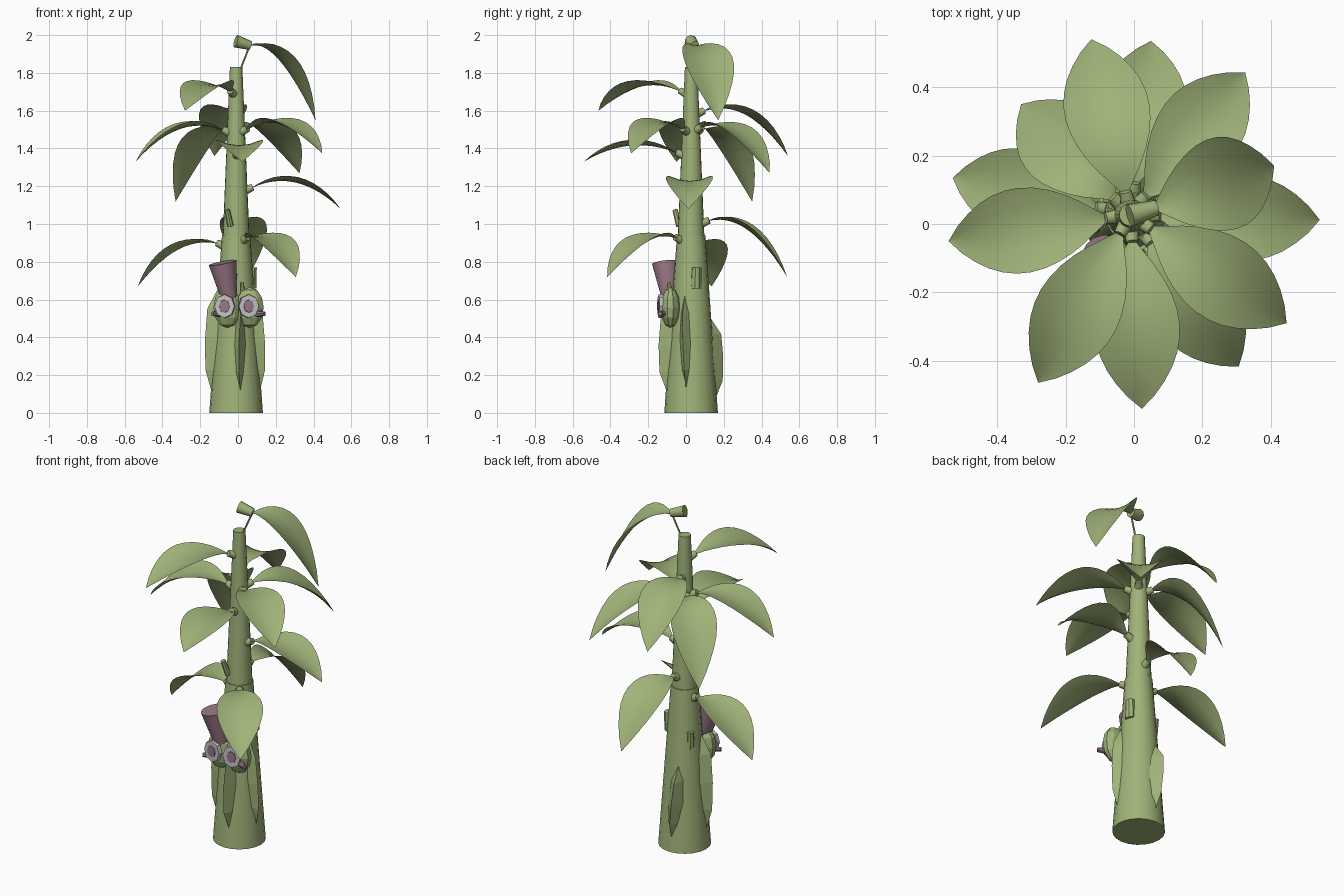
import bpy, bmesh, math
from mathutils import Vector

if "Cube" in bpy.data.objects:
    bpy.data.objects.remove(bpy.data.objects["Cube"])

AX, AY = -0.010, 0.027  # trunk axis


def mat(name, rgb):
    m = bpy.data.materials.new(name)
    m.diffuse_color = (*rgb, 1)
    m.use_nodes = True
    m.node_tree.nodes["Principled BSDF"].inputs["Base Color"].default_value = m.diffuse_color
    return m


GREEN = mat("leaf green", (0.35, 0.45, 0.19))
PINK = mat("dusty pink", (0.32, 0.19, 0.24))
GREY = mat("pale grey", (0.56, 0.54, 0.57))


def make(name, bm, material, smooth=True):
    me = bpy.data.meshes.new(name)
    bm.to_mesh(me)
    bm.free()
    ob = bpy.data.objects.new(name, me)
    bpy.context.collection.objects.link(ob)
    me.materials.append(material)
    if smooth:
        bpy.ops.object.select_all(action='DESELECT')
        ob.select_set(True)
        bpy.context.view_layer.objects.active = ob
        bpy.ops.object.shade_smooth_by_angle(angle=math.radians(40))
    return ob


def tube(name, a, b, r1, r2, material=GREEN, sides=10, smooth=True, sx=1.0):
    """Tapered cylinder from a to b, optionally squeezed sideways."""
    a, b = Vector(a), Vector(b)
    bm = bmesh.new()
    bmesh.ops.create_cone(bm, cap_ends=True, segments=sides, radius1=r1,
                          radius2=r2, depth=(b - a).length)
    q = (b - a).to_track_quat('Z', 'Y')
    for v in bm.verts:
        v.co.x *= sx
        v.co = q @ v.co + (a + b) / 2
    return make(name, bm, material, smooth)


def trunk_r(z):
    return 0.142 - 0.068 * z / 0.94 if z < 0.94 else 0.072 - 0.039 * (z - 0.94) / 0.89


# Trunk in two tapered sections
tube("trunk_lower", (AX, AY, 0), (AX, AY, 0.94), 0.142, 0.075, sides=20)
tube("trunk_upper", (AX, AY, 0.92), (AX, AY, 1.83), 0.071, 0.033, sides=20)


def leaf(name, base, tip, rise, half_width=0.125, cup=0.03):
    """Arched leaf blade with raised edges, from base to tip."""
    base, tip = Vector(base), Vector(tip)
    d = tip - base
    side = Vector((-d.y, d.x, 0)).normalized()
    a = 2 * rise + math.sqrt(4 * rise * rise - 4 * rise * d.z)
    b = d.z - a
    bm = bmesh.new()
    rows = []
    n = 12
    for i in range(n + 1):
        t = i / n
        f = max(math.sin(math.pi * t ** 1.06), 0) ** 0.88
        w = max(half_width * f, 0.006 * (1 - t) + 0.0005)
        p = base + Vector((d.x * t, d.y * t, a * t + b * t * t))
        up = Vector((d.x, d.y, a + 2 * b * t)).cross(side).normalized()
        up = up if up.z > 0 else -up
        rows.append([bm.verts.new(p + side * s * w + up * cup * s * s * f)
                     for s in (-1, -0.5, 0, 0.5, 1)])
    for r0, r1 in zip(rows, rows[1:]):
        for j in range(4):
            bm.faces.new((r0[j], r1[j], r1[j + 1], r0[j + 1]))
    bmesh.ops.recalc_face_normals(bm, faces=bm.faces)
    if sum(f.normal.z for f in bm.faces) < 0:
        bmesh.ops.reverse_faces(bm, faces=bm.faces)
    return make(name, bm, GREEN)


# Side leaves: tip x, y, z, base height, arch rise
leaves = [
    (-0.125, 0.54, 1.36, 1.595, 0.018),
    (0.05, 0.535, 0.72, 1.015, 0.008),
    (0.325, 0.443, 1.27, 1.51, 0.012),
    (0.543, 0.012, 1.08, 1.19, 0.038),
    (0.446, -0.29, 1.375, 1.50, 0.036),
    (0.306, -0.417, 0.72, 0.925, 0.010),
    (0.023, -0.54, 1.33, 1.375, 0.042),
    (-0.28, -0.464, 1.60, 1.70, 0.035),
    (-0.542, -0.05, 1.33, 1.495, 0.026),
    (-0.53, 0.135, 0.67, 0.895, 0.008),
    (-0.33, 0.35, 1.12, 1.495, 0.008),
]
for i, (x, y, z, bz, rise) in enumerate(leaves):
    out = Vector((x - AX, y - AY, 0)).normalized()
    axis = Vector((AX, AY, bz))
    r = trunk_r(bz)
    leaf(f"leaf_{i + 1}", axis + out * (r + 0.02), (x, y, z), rise)
    tube(f"leaf_nub_{i + 1}", axis + out * (r - 0.02) + Vector((0, 0, -0.015)),
         axis + out * (r + 0.028) + Vector((0, 0, 0.005)), 0.025, 0.018)

# Crown leaf on its thin stem
leaf("crown_leaf", (0.06, 0.047, 1.943), (0.41, 0.17, 1.55), 0.003, 0.138)
tube("crown_stem", (AX + 0.02, AY, 1.81), (0.062, 0.047, 1.945), 0.005, 0.005, sides=6)
tube("crown_nub", (-0.012, 0.025, 1.968), (0.065, 0.047, 1.945), 0.034, 0.024)

# Broken stubs on the trunk
tube("stub_front", (-0.04, -0.035, 0.99), (-0.058, -0.058, 1.075), 0.018, 0.014, sides=8)
tube("stub_right", (0.068, 0.052, 0.66), (0.074, 0.056, 0.77), 0.03, 0.026, sides=8)
tube("stub_back", (-0.078, 0.07, 0.60), (-0.084, 0.078, 0.70), 0.022, 0.02, sides=8)


def fin(name, low_deg, high_deg, z0, z1, width, bulge, skew=0.0):
    """Pointed husk hugging the lower trunk, with one ridge."""
    bm = bmesh.new()
    rings = []
    for t, w, h in ((0, 0.05, 0.0), (0.2, 0.75, 0.7), (0.5, 1, 0.95),
                    (0.8, 0.8, 0.95), (1, 0.15, 0.05)):
        z = z0 + (z1 - z0) * t
        ang = math.radians(low_deg + (high_deg - low_deg) * t)
        out = Vector((math.cos(ang), math.sin(ang), 0))
        side = Vector((-out.y, out.x, 0))
        c = Vector((AX, AY, z)) + out * trunk_r(z)
        rings.append([bm.verts.new(c + side * s * w * width + out * o)
                      for s, o in ((-1, -0.015), (skew, h * bulge), (1, -0.015))])
    for r0, r1 in zip(rings, rings[1:]):
        for j in range(3):
            k = (j + 1) % 3
            bm.faces.new((r0[j], r0[k], r1[k], r1[j]))
    bm.faces.new(rings[0][::-1])
    bm.faces.new(rings[-1])
    bmesh.ops.recalc_face_normals(bm, faces=bm.faces)
    make(name, bm, GREEN, smooth=False)


fin("husk_front", -80, -74, 0.12, 0.60, 0.035, 0.058, -0.7)
fin("husk_right", -12, -20, 0.13, 0.62, 0.035, 0.046)
fin("husk_back", 93, 107, 0.09, 0.50, 0.048, 0.055)
fin("husk_left", 188, 192, 0.12, 0.66, 0.042, 0.056)

# Two-lobed face with ringed eyes and side tabs
for s, label in ((-1, "left"), (1, "right")):
    cx = 0.003 + s * 0.060
    bm = bmesh.new()
    bmesh.ops.create_uvsphere(bm, u_segments=10, v_segments=6, radius=1)
    for v in bm.verts:
        v.co = Vector((cx + v.co.x * 0.077, -0.083 + v.co.y * 0.052, 0.558 + v.co.z * 0.108))
    make("face_lobe_" + label, bm, GREEN, smooth=False)
    c = Vector((cx - 0.010 + s * 0.002, -0.122, 0.565))
    d = Vector((s * 0.12, -1, 0)).normalized()
    tube("eye_ring_" + label, c, c + d * 0.024, 0.064, 0.062, GREY, 8, False, 0.86)
    tube("eye_centre_" + label, c + d * 0.018, c + d * 0.028, 0.036, 0.034, PINK, 8, False, 0.8)
    tube("cheek_" + label, (cx + s * 0.035, -0.115, 0.525), (cx + s * 0.078, -0.138, 0.525),
         0.018, 0.012, PINK, 8)
tube("face_spike", (0.025, -0.08, 0.62), (0.022, -0.09, 0.69), 0.014, 0.009, sides=6)

# Pink trumpet above the face
tube("trumpet", (-0.045, -0.085, 0.60), (-0.081, -0.106, 0.795), 0.042, 0.075, PINK, 16)
